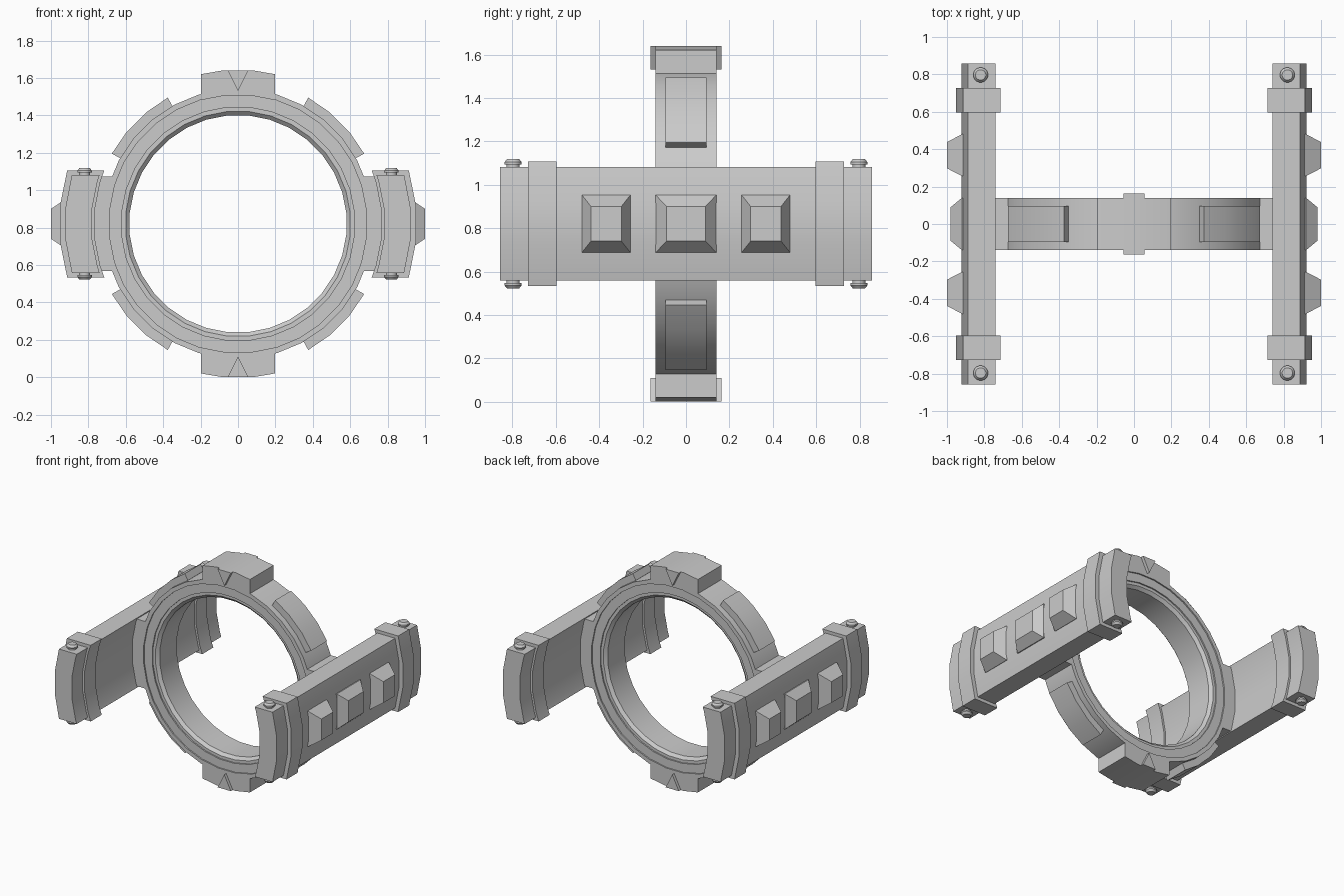
import bpy, bmesh, math
from mathutils import Matrix, Vector

cube = bpy.data.objects.get("Cube")
if cube:
    bpy.data.objects.remove(cube, do_unlink=True)

HUB = Vector((0, 0, 0.82))
STEP = math.tau / 32

grey = bpy.data.materials.new("plain_grey")
grey.use_nodes = True
COLOUR = (0.6, 0.6, 0.6, 1)
grey.diffuse_color = COLOUR
grey.node_tree.nodes["Principled BSDF"].inputs["Base Color"].default_value = COLOUR


def finish(name, bm, matrix=Matrix()):
    bmesh.ops.recalc_face_normals(bm, faces=bm.faces)
    mesh = bpy.data.meshes.new(name)
    bm.to_mesh(mesh)
    bm.free()
    mesh.materials.append(grey)
    mesh.transform(matrix)
    obj = bpy.data.objects.new(name, mesh)
    bpy.context.collection.objects.link(obj)
    bpy.ops.object.select_all(action='DESELECT')
    obj.select_set(True)
    bpy.context.view_layer.objects.active = obj
    bpy.ops.object.shade_smooth_by_angle(angle=math.radians(25))
    return obj


def around(angle):
    """Turn local +x outward from the hub at the given angle in the xz plane."""
    return Matrix.Translation(HUB) @ Matrix.Rotation(-angle, 4, 'Y')


def loft(bm, rings, caps=True):
    """Skin a list of closed point loops."""
    loops = [[bm.verts.new(p) for p in ring] for ring in rings]
    n = len(loops[0])
    for a, b in zip(loops, loops[1:]):
        for i in range(n):
            j = (i + 1) % n
            bm.faces.new((a[i], a[j], b[j], b[i]))
    if caps:
        bm.faces.new(loops[0])
        bm.faces.new(loops[-1])
    return loops


def sector(name, r0, r1, y0, y1, angle, width=None, spread=None):
    """Curved block between two radii, with parallel or radial ends."""
    def arc(r):
        end = spread if spread else math.asin(width / r)
        turns = [k * STEP / 2 for k in (-3, -1, 1, 3) if abs(k * STEP / 2) < end - 0.01]
        return [(r * math.cos(t), r * math.sin(t)) for t in [-end] + turns + [end]]
    outline = arc(r1) + arc(r0)[::-1]
    bm = bmesh.new()
    loft(bm, [[(x, y, z) for x, z in outline] for y in (y0, y1)])
    return finish(name, bm, around(angle))


def lathe(name, profile, matrix, segments, closed):
    """Revolve (radius, height) points about local z."""
    bm = bmesh.new()
    rings = []
    for r, h in profile:
        rings.append([(r * math.cos((i + .5) * math.tau / segments),
                       r * math.sin((i + .5) * math.tau / segments), h)
                      for i in range(segments)])
    if closed:
        rings.append(rings[0])
    loft(bm, rings, caps=not closed)
    bmesh.ops.remove_doubles(bm, verts=bm.verts, dist=1e-5)
    return finish(name, bm, matrix)


# Central ring with stepped faces and a chamfered bore
half = [(0.722, 0.14), (0.692, 0.14), (0.692, 0.13), (0.625, 0.13),
        (0.625, 0.12), (0.603, 0.12), (0.582, 0.10)]
lathe("ring", half + [(r, -h) for r, h in reversed(half)],
      Matrix.Translation(HUB) @ Matrix.Rotation(math.pi / 2, 4, 'X'), 32, True)

# Top and bottom blocks with triangular markers
for label, angle in (("top", math.pi / 2), ("bottom", -math.pi / 2)):
    sector(label + "_block", 0.69, 0.824, -0.14, 0.14, angle, width=0.197)
    bm = bmesh.new()
    loft(bm, [[(0.71, y, 0), (0.82, y, -0.055), (0.82, y, 0.055)] for y in (-0.163, 0.163)])
    finish(label + "_marker", bm, around(angle))

# Raised plates on the diagonals
for i in range(4):
    sector(f"diagonal_plate_{i + 1}", 0.69, 0.772, -0.095, 0.095,
           math.radians(45 + 90 * i), spread=math.radians(15.9))


def raised_block(name, y, half_y, tip_y, tip_x, angle):
    """Tapered block standing on the outside of a side panel."""
    def rect(x, b, c):
        return [(x, y - b, -c), (x, y + b, -c), (x, y + b, c), (x, y - b, c)]
    bm = bmesh.new()
    loft(bm, [rect(0.89, half_y, 0.133), rect(0.92, half_y, 0.133), rect(tip_x, tip_y, 0.08)])
    finish(name, bm, around(angle))


# Side panels, each with a connector, bands, raised blocks and studs
stud = [(0.03, -0.01), (0.03, 0.012), (0.04, 0.012), (0.04, 0.022), (0.028, 0.037)]
for side, angle, sx in (("left", 0, 1), ("right", math.pi, -1)):
    sector(side + "_panel", 0.785, 0.926, -0.858, 0.858, angle, width=0.262)
    sector(side + "_connector", 0.69, 0.80, -0.14, 0.14, angle, width=0.252)
    raised_block(side + "_middle_block", 0, 0.14, 0.09, 0.98, angle)
    for end, sy in (("front", -1), ("back", 1)):
        tag = f"{side}_{end}"
        sector(tag + "_band", 0.77, 0.957, *sorted((sy * 0.597, sy * 0.728)), angle, width=0.286)
        raised_block(tag + "_block", sy * 0.368, 0.112, 0.07, 1.0, angle)
        for level, sz in (("upper", 1), ("lower", -1)):
            place = Matrix.Translation(HUB + Vector((sx * 0.82, sy * 0.797, sz * 0.262)))
            turn = Matrix.Rotation(0 if sz > 0 else math.pi, 4, 'X')
            lathe(f"{tag}_{level}_stud", stud, place @ turn, 16, False)
